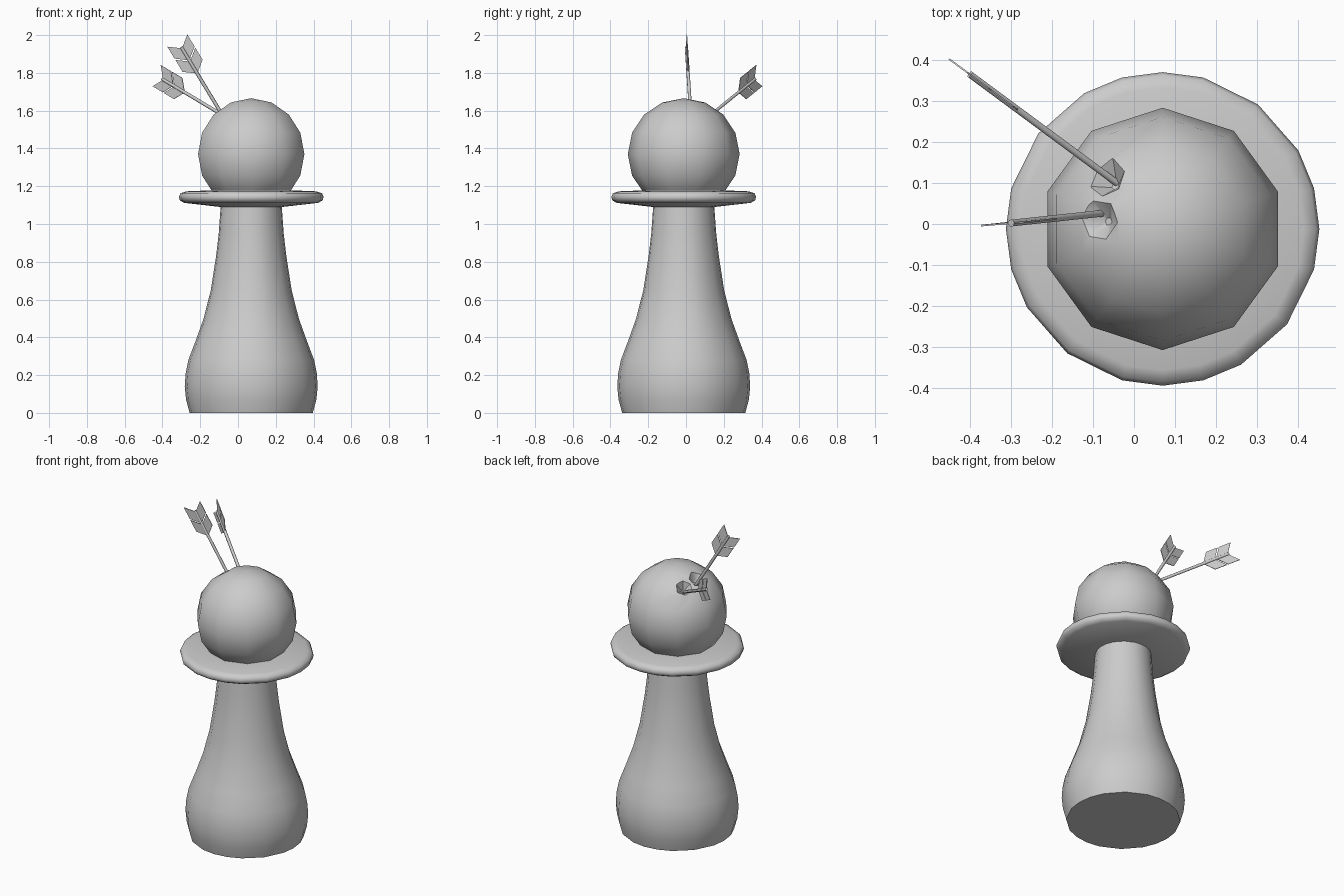
import bpy, bmesh, math
from mathutils import Vector

if "Cube" in bpy.data.objects:
    bpy.data.objects.remove(bpy.data.objects["Cube"])

CX, CY = 0.07, -0.012


def finish(name, bm, smooth=None):
    bmesh.ops.recalc_face_normals(bm, faces=bm.faces)
    me = bpy.data.meshes.new(name)
    bm.to_mesh(me)
    bm.free()
    ob = bpy.data.objects.new(name, me)
    bpy.context.collection.objects.link(ob)
    if smooth:
        shade(ob, smooth)
    return ob


def shade(ob, degrees):
    bpy.ops.object.select_all(action='DESELECT')
    ob.select_set(True)
    bpy.context.view_layer.objects.active = ob
    bpy.ops.object.shade_smooth_by_angle(angle=math.radians(degrees))


def lathe(name, profile, angles):
    """Revolve (radius, z) points; open ends are closed with caps."""
    bm = bmesh.new()
    rings = []
    for r, z in profile:
        if r == 0:
            rings.append([bm.verts.new((CX, CY, z))] * len(angles))
        else:
            rings.append([bm.verts.new((CX + r * math.cos(math.radians(a)),
                                        CY + r * math.sin(math.radians(a)), z)) for a in angles])
    n = len(angles)
    for lo, hi in zip(rings, rings[1:]):
        for i in range(n):
            j = (i + 1) % n
            bm.faces.new(list(dict.fromkeys((lo[i], lo[j], hi[j], hi[i]))))
    for (r, z), ring in ((profile[0], rings[0]), (profile[-1], rings[-1])):
        if r > 0:
            bm.faces.new(ring)
    return finish(name, bm)


# Body with collar disc: 20 sides
steps = [q * 90 + a for q in range(4) for a in (0, 15, 30, 52.5, 75)]
body = lathe("pawn_body", [
    (0.326, 0), (0.345, 0.07), (0.352, 0.14), (0.347, 0.21), (0.333, 0.28),
    (0.295, 0.38), (0.252, 0.5), (0.214, 0.65), (0.186, 0.83), (0.172, 0.95),
    (0.162, 1.09), (0.355, 1.112), (0.378, 1.125), (0.383, 1.143),
    (0.375, 1.163), (0.345, 1.173), (0.17, 1.18)], steps)
shade(body, 50)

# Round head: 10 segments, 8 rings
R, HZ = 0.296, 1.37
prof = [(0 if k in (0, 8) else R * math.sin(k * math.pi / 8),
         HZ - R * math.cos(k * math.pi / 8)) for k in range(9)]
head = lathe("pawn_head", prof, [18 + 36 * i for i in range(10)])

# Chipped dents where the arrows enter
for x, y, size in ((-0.09, 0.01, 0.065), (-0.07, 0.115, 0.06)):
    rel = Vector((x - CX, y - CY, 0))
    rel.z = math.sqrt(R * R - rel.length_squared)
    n = rel.normalized()
    bm = bmesh.new()
    bmesh.ops.create_cone(bm, cap_ends=True, segments=6, radius1=0.01, radius2=size * 1.4, depth=0.08)
    bmesh.ops.transform(bm, matrix=n.to_track_quat('Z', 'Y').to_matrix().to_4x4(), verts=bm.verts)
    bmesh.ops.translate(bm, vec=Vector((CX, CY, HZ)) + n * (R - 0.012), verts=bm.verts)
    cutter = finish("dent_cutter", bm)
    cutter.hide_render = True
    mod = head.modifiers.new("dent", 'BOOLEAN')
    mod.operation, mod.object, mod.solver = 'DIFFERENCE', cutter, 'EXACT'
    bpy.context.view_layer.objects.active = head
    bpy.ops.object.modifier_apply(modifier=mod.name)
    bpy.data.objects.remove(cutter)
shade(head, 45)


def arrow(name, entry, tail, side):
    """Shaft from inside the head plus swept, split flat feathers."""
    entry, tail, side = Vector(entry), Vector(tail), Vector(side).normalized()
    d = (tail - entry).normalized()
    a, b = entry - d * 0.06, tail - d * 0.04
    bm = bmesh.new()
    bmesh.ops.create_cone(bm, cap_ends=True, segments=6, radius1=0.0095, radius2=0.0095,
                          depth=(b - a).length)
    bmesh.ops.transform(bm, matrix=d.to_track_quat('Z', 'Y').to_matrix().to_4x4(), verts=bm.verts)
    bmesh.ops.translate(bm, vec=(a + b) / 2, verts=bm.verts)
    finish(name + "_shaft", bm, 65)

    # Feathers: two swept panels per side, thin solids
    t = d.cross(side).normalized() * 0.002
    bm = bmesh.new()
    for sgn in (1, -1):
        for s0, s1 in ((0, -0.074), (-0.082, -0.156)):
            quad = ((s0, 0.062), (s1, 0.062), (s1 - 0.045, 0.004), (s0 - 0.045, 0.004))
            lo, hi = ([bm.verts.new(tail + d * s + side * w * sgn + o) for s, w in quad]
                      for o in (-t, t))
            bm.faces.new(lo)
            bm.faces.new(hi)
            for i in range(4):
                j = (i + 1) % 4
                bm.faces.new((lo[i], lo[j], hi[j], hi[i]))
    finish(name + "_feathers", bm)


arrow("upper_arrow", (-0.097, 0.024, 1.60), (-0.321, 0.0, 1.971), (0.106, 0.008, 0.0645))
arrow("lower_arrow", (-0.062, 0.115, 1.565), (-0.43, 0.387, 1.785), (0.348, -0.257, 0.9))
